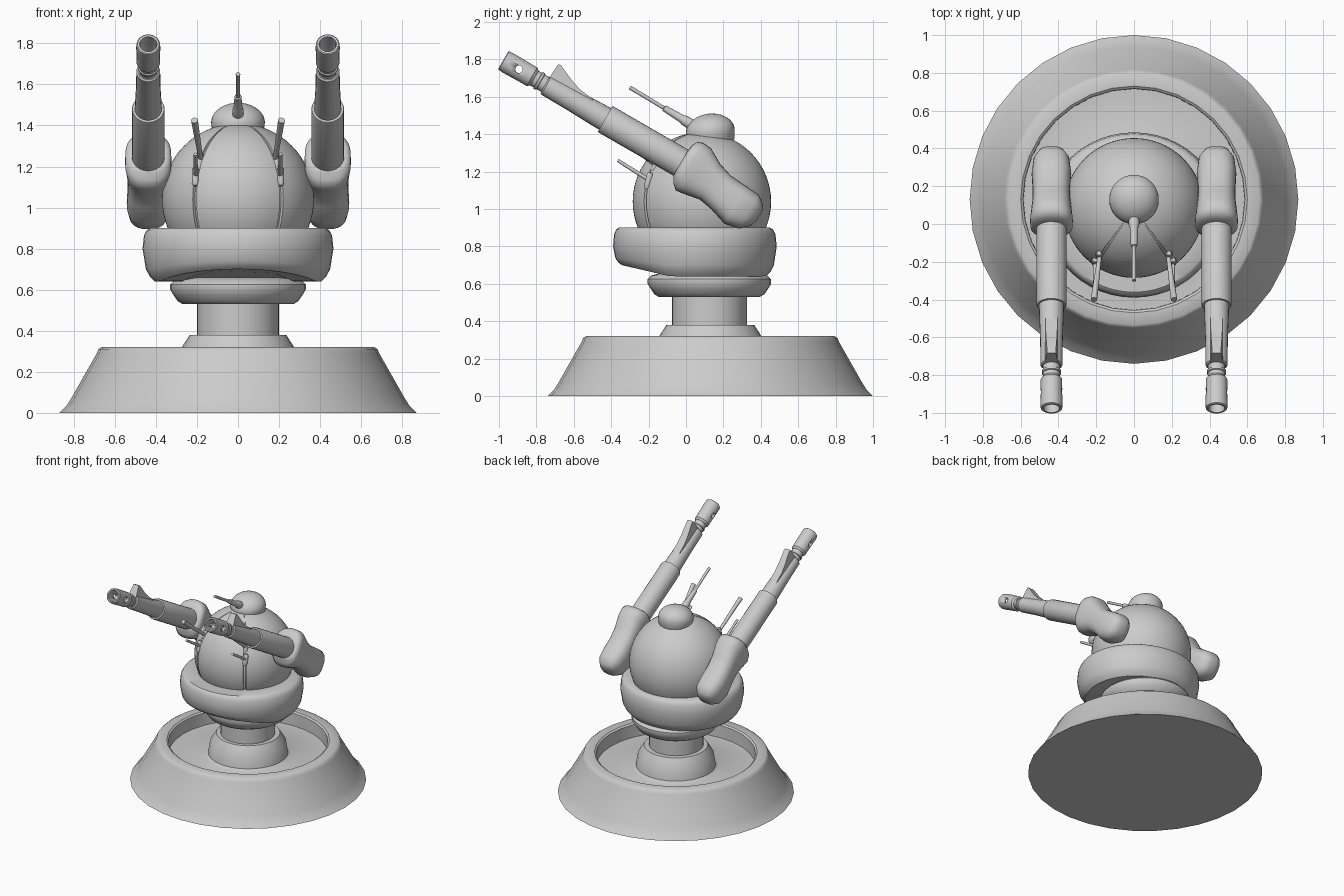
import bpy, bmesh, math
from math import cos, sin, pi, radians, copysign
from mathutils import Vector

if "Cube" in bpy.data.objects:
    bpy.data.objects.remove(bpy.data.objects["Cube"])

CY = 0.13                                   # y of the turning axis
O = Vector((0.437, 0.263, 1.08))            # start of the right gun axis
D = Vector((0, -cos(radians(30)), 0.5))     # gun direction
N = Vector((0, 0.5, cos(radians(30))))      # gun "up"
X = Vector((1, 0, 0))


def finish(name, bm, angle=35):
    bmesh.ops.recalc_face_normals(bm, faces=bm.faces)
    me = bpy.data.meshes.new(name)
    bm.to_mesh(me)
    bm.free()
    ob = bpy.data.objects.new(name, me)
    bpy.context.collection.objects.link(ob)
    bpy.ops.object.select_all(action='DESELECT')
    ob.select_set(True)
    bpy.context.view_layer.objects.active = ob
    bpy.ops.object.shade_smooth_by_angle(angle=radians(angle))
    return ob


def loft(name, rings, angle=35, closed=False):
    """Skin a list of equal point rings; cap both ends or close into a tube."""
    bm = bmesh.new()
    vs = [[bm.verts.new(p) for p in r] for r in rings]
    pairs = list(zip(vs, vs[1:])) + ([(vs[-1], vs[0])] if closed else [])
    n = len(vs[0])
    for a, b in pairs:
        for i in range(n):
            j = (i + 1) % n
            bm.faces.new((a[i], a[j], b[j], b[i]))
    if not closed:
        bm.faces.new(vs[0])
        bm.faces.new(vs[-1])
    return finish(name, bm, angle)


def turned(name, profile, start, axis, segs=32, closed=False, angle=35):
    """Revolve (distance along axis, radius) points."""
    axis = Vector(axis).normalized()
    u = axis.orthogonal().normalized() if abs(axis.z) > .99 else axis.cross(Vector((0, 0, 1))).normalized()
    v = axis.cross(u)
    start = Vector(start)
    rings = [[start + axis * t + (u * cos(2 * pi * i / segs) + v * sin(2 * pi * i / segs)) * r
              for i in range(segs)] for t, r in profile]
    return loft(name, rings, angle, closed)


def mirror(ob):
    ob.modifiers.new("mirror", 'MIRROR').use_axis = (True, False, False)
    return ob


Z = (0, 0, 1)
# Dished base with raised rim and central collar
turned("base", [(0, .87), (.035, .835), (.075, .81), (.29, .688), (.31, .68), (.32, .665),
                (.32, .60), (.31, .587), (.21, .585), (.205, .32), (.22, .295), (.31, .28),
                (.38, .235), (.38, .10)], (0, CY, 0), Z, 32)
# Neck and lower ring
turned("neck", [(.36, .20), (.56, .20)], (0, .125, 0), Z)
turned("lower_ring", [(.53, .20), (.53, .27), (.545, .295), (.575, .315), (.60, .33), (.625, .33),
                      (.645, .31), (.66, .25)], (0, .125, 0), Z)

# Wide belt: bulging, with a chin that lifts at the front
rings = []
for z, f in ((.64, .62), (.64, .87), (.665, .925), (.70, .965), (.80, 1), (.865, .985),
             (.89, .955), (.90, .92), (.90, .70)):
    ring = []
    for i in range(48):
        a = 2 * pi * i / 48
        lift = .06 * max(0, -sin(a) - .35) / .65 * max(0, (.80 - z) / .16)
        y = sin(a) * (.44 if sin(a) < 0 else .435) * f
        if sin(a) < 0:
            y *= 1 + .05 * (1 - f) * 4 * -sin(a)
        ring.append((cos(a) * .465 * f, .05 + y, z + lift))
    rings.append(ring)
loft("belt", rings)

# Spherical head with a front panel set off by two grooves
lons = []
for k in range(64):
    lons.append((-90 + k * 5.625, 1))
lons = [(l, r) for l, r in lons if not any(abs(l - g) < 4 for g in (-125, -55, 235))]
for g in (-55, 235):
    lons += [(g - 1.6, 1), (g - 1.3, .955), (g + 1.3, .955), (g + 1.6, 1)]
lons.sort()
rings = []
for k in range(1, 32):
    p = -pi / 2 + pi * k / 32
    rings.append([(.37 * r * cos(p) * cos(radians(l)), .085 + .37 * r * cos(p) * sin(radians(l)),
                   1.04 + .37 * sin(p)) for l, r in lons])
loft("head", rings)

# Top knob, leaning slightly back
knob_axis = Vector((0, -.12, 1)).normalized()
turned("top_knob", [(-.07, .11), (-.05, .124)] +
       [(.095 * sin(radians(a)), max(.002, .131 * cos(radians(a)))) for a in range(-10, 91, 10)],
       (0, .13, 1.415), knob_axis)


# Antennas
def rod(name, a, b, prof):
    a, b = Vector(a), Vector(b)
    L = (b - a).length
    return turned(name, [(t * L, r) for t, r in prof], a, b - a, 12)


rod("top_antenna", (0, .04, 1.445), (0, -.30, 1.65),
    [(0, .028), (.14, .028), (.18, .022), (.46, .017), (.47, .010), (1, .011)])
mirror(rod("upper_antenna", (.175, -.12, 1.20), (.212, -.40, 1.425),
           [(0, .012), (.25, .012), (.27, .012), (1, .017)]))
mirror(rod("lower_antenna", (.205, -.15, 1.125), (.207, -.365, 1.26), [(0, .012), (1, .009)]))
# Antenna mounting brackets on the panel seams
for name, p in (("upper_bracket", (.185, -.165, 1.225)), ("lower_bracket", (.207, -.20, 1.15))):
    mirror(turned(name, [(-.045, .012), (-.03, .018), (.03, .018), (.045, .012)], p, (0, .25, 1), 12))


# Shoulder housing: (distance, centre offset, half height, half width)
rings = []
for s, c, hn, hx in ((-.17, -.035, .03, .03), (-.157, -.04, .065, .065), (-.11, -.045, .105, .095),
                     (-.03, -.05, .116, .105), (.07, -.03, .104, .10), (.15, -.01, .110, .10),
                     (.235, .006, .142, .108), (.285, .005, .147, .113), (.315, .012, .128, .112),
                     (.33, .012, .10, .10), (.335, 0, .082, .084)):
    ring = []
    for i in range(32):
        a = 2 * pi * i / 32
        ca, sa = cos(a), sin(a)
        ring.append(O + D * s + N * (c + hn * copysign(abs(sa) ** .75, sa))
                    + X * (hx * copysign(abs(ca) ** .75, ca)))
    rings.append(ring)
mirror(loft("shoulder", rings, 50))
mirror(turned("shoulder_pivot", [(0, .06), (.125, .06), (.135, .045), (.137, .01)],
              (.40, .27, 1.035), (1, 0, 0), 24))

# Gun barrel, stepped
mirror(turned("barrel", [(.28, .08), (.795, .08), (.803, .077), (.803, .066), (.85, .065), (1.0, .060),
                         (1.165, .058), (1.172, .05), (1.172, .045), (1.20, .045), (1.203, .051),
                         (1.215, .051), (1.218, .045), (1.26, .045)], O, D, 24))

# Front sight fin, swept up to a point
bm = bmesh.new()
fin = [(.86, .03), (.92, .061), (.99, .068), (1.05, .086), (1.15, .130), (1.166, .128), (1.173, .04),
       (1.173, 0), (.9, 0)]
sides = [[bm.verts.new(O + D * s + N * n + X * (w * (.034 - max(0, n - .04) * .12)))
          for s, n in fin] for w in (-1, 1)]
for side in sides:
    bm.faces.new(side)
for i in range(len(fin)):
    j = (i + 1) % len(fin)
    bm.faces.new((sides[0][i], sides[0][j], sides[1][j], sides[1][i]))
mirror(finish("sight_fin", bm))

# Hollow muzzle with a vent drilled through the sides
muzzle = turned("muzzle", [(1.24, .046), (1.255, .057), (1.30, .057), (1.40, .059), (1.428, .057),
                           (1.432, .052), (1.432, .042), (1.255, .040), (1.24, .035)], O, D, 32, True)
cutter = turned("vent_cutter", [(-.1, .02), (.1, .02)], O + D * 1.335, (1, 0, 0), 16)
cutter.hide_render = True
cutter.hide_viewport = True
cut = muzzle.modifiers.new("vent", 'BOOLEAN')
cut.operation, cut.object, cut.solver = 'DIFFERENCE', cutter, 'EXACT'
mirror(muzzle)
